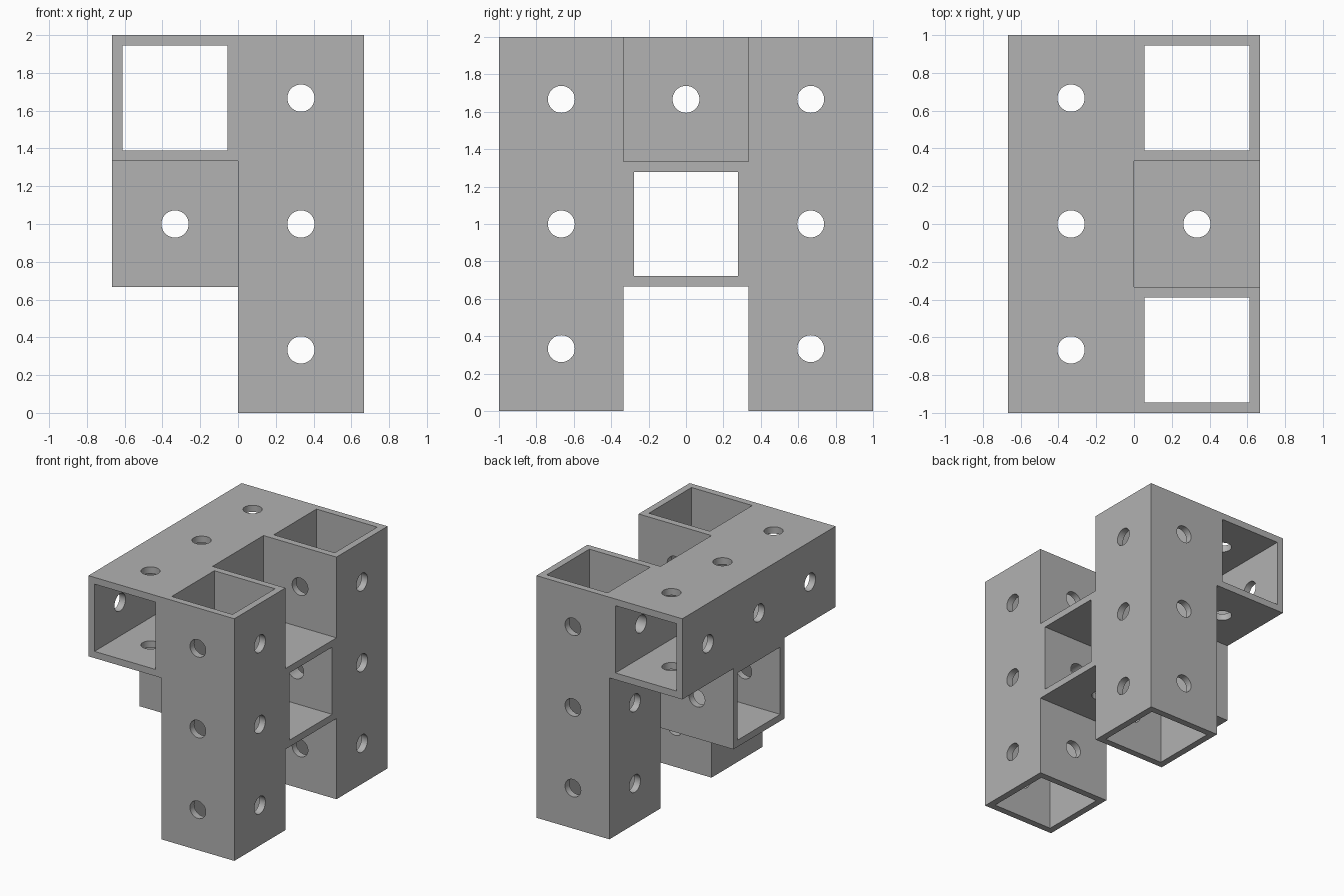
import bpy, bmesh, math
from mathutils import Matrix, Vector

old = bpy.data.objects.get("Cube")
if old:
    bpy.data.objects.remove(old, do_unlink=True)

UNIT = 2 / 3            # outer width of the square tube
WALL = UNIT / 12
HOLE_RADIUS = 0.072

metal = bpy.data.materials.new("plain grey")
metal.use_nodes = True
GREY = (0.445, 0.445, 0.445, 1)
metal.diffuse_color = GREY
metal.node_tree.nodes["Principled BSDF"].inputs["Base Color"].default_value = GREY


def make_object(name, bm):
    mesh = bpy.data.meshes.new(name)
    bm.to_mesh(mesh)
    bm.free()
    obj = bpy.data.objects.new(name, mesh)
    bpy.context.collection.objects.link(obj)
    return obj


def box(name, width, length):
    bm = bmesh.new()
    bmesh.ops.create_cube(bm, size=1, matrix=Matrix.Diagonal((width, width, length, 1)))
    return make_object(name, bm)


def drills(name, count, axis):
    """A row of round cutters crossing the tube along one axis."""
    bm = bmesh.new()
    for i in range(count):
        z = (i - (count - 1) / 2) * UNIT
        turn = Matrix.Rotation(math.pi / 2, 4, axis)
        bmesh.ops.create_cone(bm, cap_ends=True, segments=48, radius1=HOLE_RADIUS,
                              radius2=HOLE_RADIUS, depth=1,
                              matrix=Matrix.Translation((0, 0, z)) @ turn)
    return make_object(name, bm)


def tube(name, count, centre, turn=Matrix.Identity(4)):
    """Open square tube, 'count' units long, drilled through all four walls."""
    body = box(name, UNIT, UNIT * count)
    cutters = [box("cavity_cutter", UNIT - 2 * WALL, UNIT * count + 1),
               drills("drill_cutter", count, 'X'),
               drills("drill_cutter", count, 'Y')]
    for cutter in cutters:
        cutter.hide_render = True
        mod = body.modifiers.new("cut", 'BOOLEAN')
        mod.operation = 'DIFFERENCE'
        mod.solver = 'EXACT'
        mod.object = cutter
    # Bake the cuts and drop the cutters
    bpy.context.view_layer.update()
    graph = bpy.context.evaluated_depsgraph_get()
    mesh = bpy.data.meshes.new_from_object(body.evaluated_get(graph))
    body.modifiers.clear()
    body.data = mesh
    for cutter in cutters:
        bpy.data.objects.remove(cutter, do_unlink=True)
    # Place, colour and shade
    mesh.transform(Matrix.Translation(Vector(centre) * UNIT) @ turn)
    mesh.materials.clear()
    mesh.materials.append(metal)
    mesh.shade_smooth()
    mesh.set_sharp_from_angle(angle=math.radians(30))
    return body


# Two uprights, a top rail from front to back and a cross rail between the uprights
tube("front_upright", 3, (0.5, -1, 1.5))
tube("back_upright", 3, (0.5, 1, 1.5))
tube("top_rail", 3, (-0.5, 0, 2.5), Matrix.Rotation(math.pi / 2, 4, 'X'))
tube("cross_rail", 2, (0, 0, 1.5), Matrix.Rotation(math.pi / 2, 4, 'Y'))
